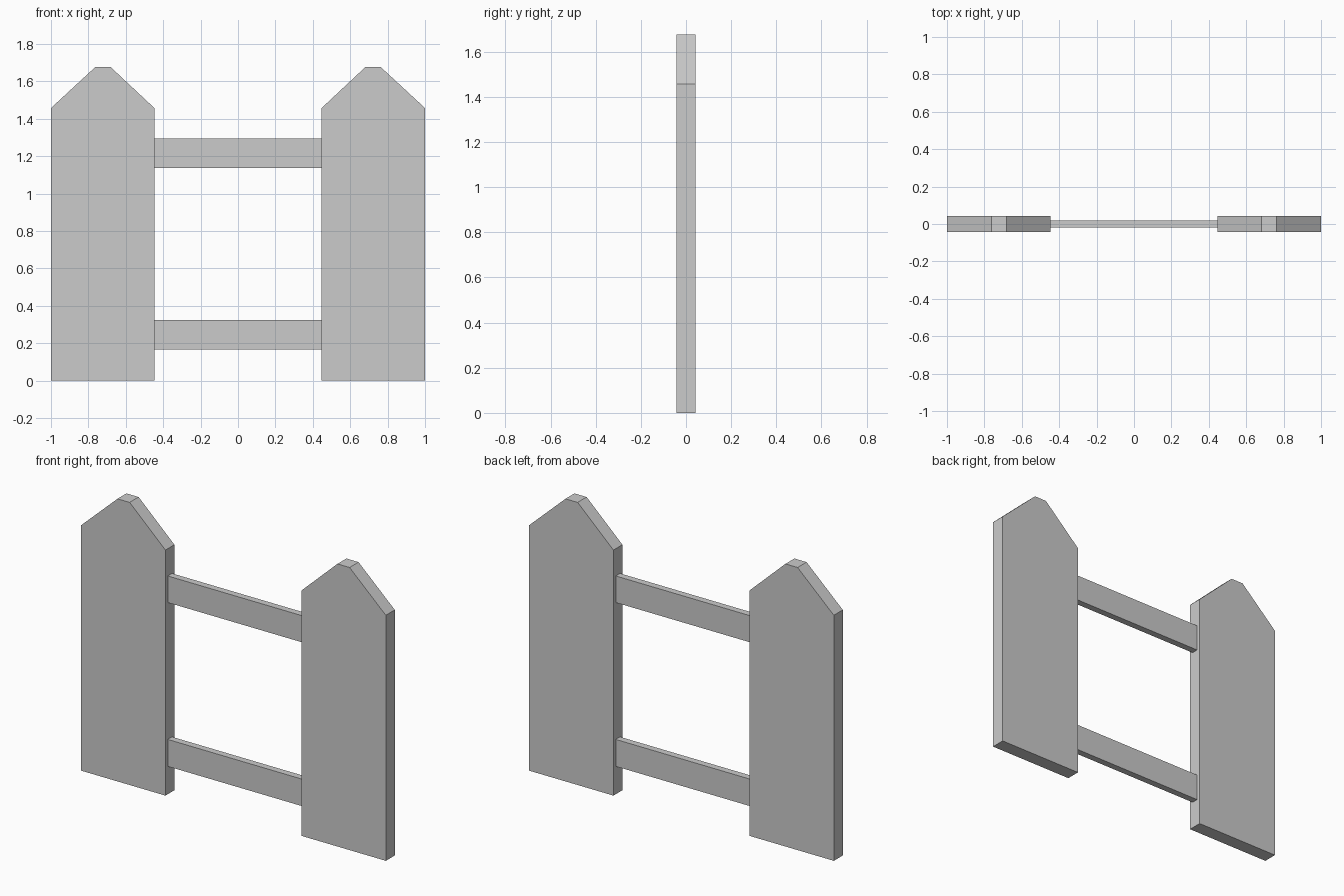
import bpy
import bmesh

cube = bpy.data.objects.get("Cube")
if cube:
    bpy.data.objects.remove(cube, do_unlink=True)

# Single plain grey finish
grey = bpy.data.materials.new("plain_grey")
grey.use_nodes = True
colour = (0.6, 0.6, 0.6, 1)
grey.diffuse_color = colour
grey.node_tree.nodes["Principled BSDF"].inputs["Base Color"].default_value = colour


def board(name, outline, thickness):
    """Extrude an x-z outline into a board centred on y = 0."""
    bm = bmesh.new()
    face = bm.faces.new([bm.verts.new((x, -thickness / 2, z)) for x, z in outline])
    extruded = bmesh.ops.extrude_face_region(bm, geom=[face])
    moved = [v for v in extruded["geom"] if isinstance(v, bmesh.types.BMVert)]
    bmesh.ops.translate(bm, verts=moved, vec=(0, thickness, 0))
    bmesh.ops.recalc_face_normals(bm, faces=bm.faces)
    mesh = bpy.data.meshes.new(name)
    bm.to_mesh(mesh)
    bm.free()
    mesh.materials.append(grey)
    obj = bpy.data.objects.new(name, mesh)
    bpy.context.collection.objects.link(obj)
    return obj


# Pointed pickets with a small flat tip
inner, outer, mid, tip = 0.447, 1.0, 0.722, 0.04
shoulder, top = 1.457, 1.677
picket = [(inner, 0), (outer, 0), (outer, shoulder),
          (mid + tip, top), (mid - tip, top), (inner, shoulder)]
for side, sign in (("left", 1), ("right", -1)):
    board(side + "_picket", [(sign * x, z) for x, z in picket], 0.084)

# Thin horizontal rails between the pickets
for name, low, high in (("lower_rail", 0.165, 0.325), ("upper_rail", 1.137, 1.295)):
    board(name, [(-inner, low), (inner, low), (inner, high), (-inner, high)], 0.04)
